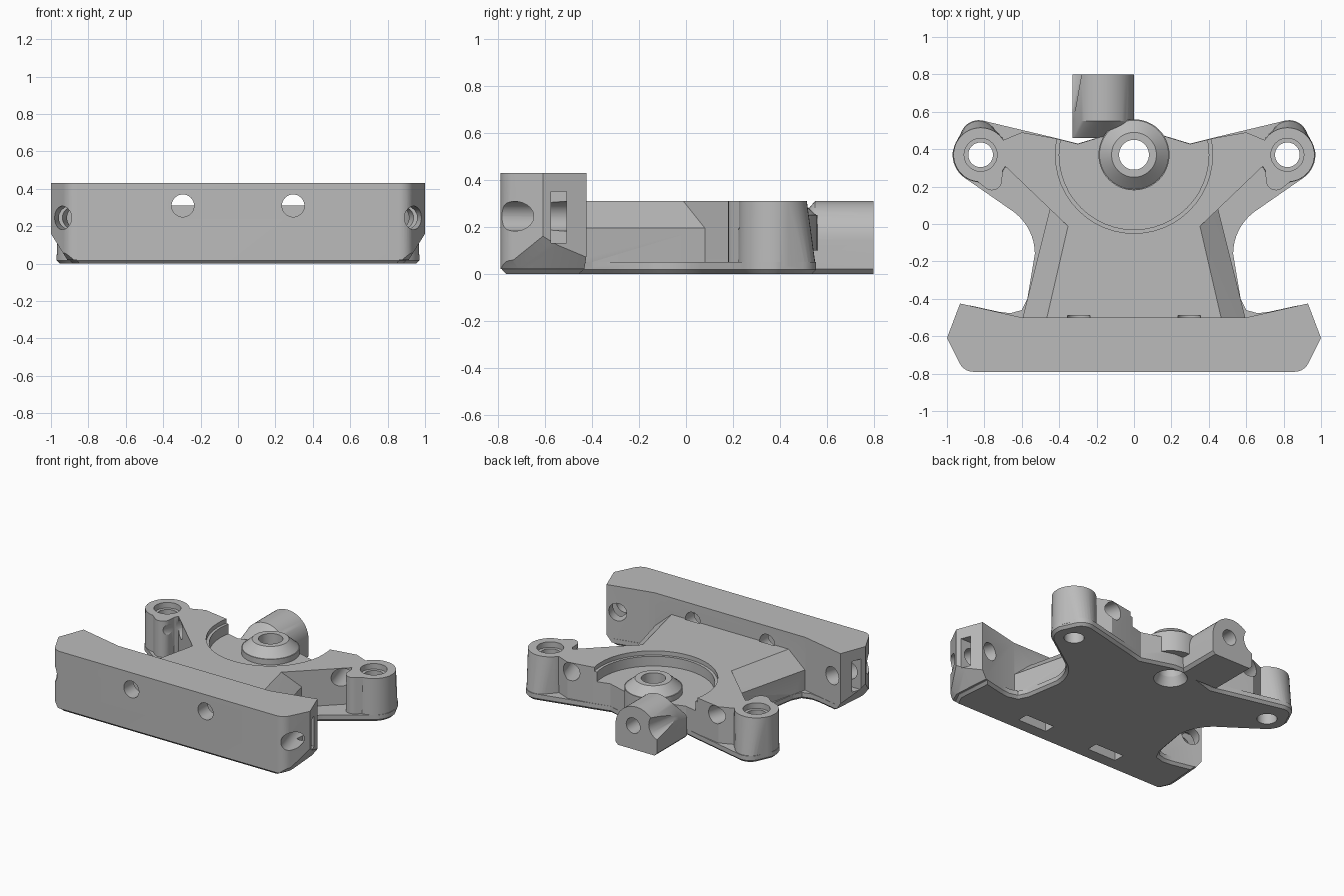
import bpy, bmesh
from math import sin, cos, pi, radians
from mathutils import Vector

if "Cube" in bpy.data.objects:
    bpy.data.objects.remove(bpy.data.objects["Cube"])

grey = bpy.data.materials.new("plain grey")
grey.use_nodes = True
grey.diffuse_color = (0.5, 0.5, 0.5, 1)
grey.node_tree.nodes["Principled BSDF"].inputs["Base Color"].default_value = (0.5, 0.5, 0.5, 1)


def finish(bm, name):
    bmesh.ops.recalc_face_normals(bm, faces=bm.faces)
    mesh = bpy.data.meshes.new(name)
    bm.to_mesh(mesh)
    bm.free()
    mesh.materials.append(grey)
    ob = bpy.data.objects.new(name, mesh)
    bpy.context.collection.objects.link(ob)
    return ob


def prism(name, pts, z0, z1, chamfer=0):
    bm = bmesh.new()
    face = bm.faces.new([bm.verts.new((x, y, z0)) for x, y in pts])
    rim = list(face.edges)
    ext = bmesh.ops.extrude_face_region(bm, geom=[face], use_keep_orig=True)
    tops = [g for g in ext["geom"] if isinstance(g, bmesh.types.BMVert)]
    bmesh.ops.translate(bm, verts=tops, vec=(0, 0, z1 - z0))
    if chamfer:
        bmesh.ops.recalc_face_normals(bm, faces=bm.faces)
        bmesh.ops.bevel(bm, geom=rim, offset=chamfer, segments=1, affect='EDGES')
    return finish(bm, name)


def hull(name, points):
    bm = bmesh.new()
    for p in points:
        bm.verts.new(p)
    bmesh.ops.convex_hull(bm, input=bm.verts)
    bmesh.ops.dissolve_limit(bm, angle_limit=radians(0.5), verts=bm.verts, edges=bm.edges)
    return finish(bm, name)


def layer(pts, z):
    return [(x, y, z) for x, y in pts]


def both(half):
    # half outline from front to back, closed by its mirror image
    return half + [(-x, y) for x, y in reversed(half) if x > 0]


def arc(cx, cy, r, a0, a1, n=10):
    return [(cx + r * cos(radians(a0 + (a1 - a0) * i / n)),
             cy + r * sin(radians(a0 + (a1 - a0) * i / n))) for i in range(n + 1)]


def rod(name, p0, p1, r0, r1=None):
    p0, p1 = Vector(p0), Vector(p1)
    d = p1 - p0
    bm = bmesh.new()
    bmesh.ops.create_cone(bm, cap_ends=True, segments=48, radius1=r0,
                          radius2=r0 if r1 is None else r1, depth=d.length)
    bmesh.ops.transform(bm, matrix=d.to_track_quat('Z', 'Y').to_matrix().to_4x4(), verts=bm.verts)
    bmesh.ops.translate(bm, verts=bm.verts, vec=(p0 + p1) / 2)
    return finish(bm, name)


def box(name, x, y, z):
    return hull(name, [(a, b, c) for a in x for b in y for c in z])


def combine(target, other, op):
    mod = target.modifiers.new(op, 'BOOLEAN')
    mod.operation, mod.solver, mod.object = op, 'EXACT', other
    bpy.context.view_layer.objects.active = target
    bpy.ops.object.modifier_apply(modifier=mod.name)
    bpy.data.objects.remove(other)


def add(other):
    combine(body, other, 'UNION')


def cut(other):
    combine(body, other, 'DIFFERENCE')


# Base plate with waist, ears and chamfered underside
waist = [(0.86, -0.785), (0.9, -0.7), (0.88, -0.435), (0.72, -0.47), (0.66, -0.477),
         (0.6, -0.46), (0.57, -0.4)]
waist += arc(0.81, -0.16, 0.28, 180, 127, 8)
ear_edge = arc(0.82, 0.37, 0.15, -55, 10) + arc(0.83, 0.455, 0.1, 25, 104)
body = prism("bracket_body", both(waist + ear_edge + [(0.42, 0.46), (0.3, 0.43), (0.07, 0.5)]),
             0, 0.05, 0.018)

# Wedge-sided centre block and the arms behind it
add(hull("center_block", [(s * x, y, z) for s in (1, -1) for x, y, z in (
    (0.45, 0.08, 0.03), (0.45, 0.08, 0.195), (0.6, -0.52, 0.03), (0.6, -0.52, 0.195),
    (0.35, 0, 0.31), (0.47, -0.52, 0.31))]))
add(prism("arms", both([(0.35, -0.015), (0.45, 0.08), (0.69, 0.31), (0.72, 0.44), (0.6, 0.49),
                        (0.42, 0.458), (0.3, 0.428), (0.07, 0.498)]), 0.03, 0.31))

# Front bar, undercut at both ends
upper = both(arc(0.86, -0.71, 0.08, -90, -25, 6) + [(1, -0.61), (0.93, -0.425), (0.6, -0.5)])
middle = both(arc(0.86, -0.71, 0.08, -90, -25, 6) + [(0.99, -0.61), (0.92, -0.43)])
lower = both([(0.86, -0.79), (0.9, -0.7), (0.88, -0.44)])
bar = prism("front_bar", upper, 0.02, 0.43)
taper = hull("bar_taper", layer(lower, 0.0) + layer(middle, 0.16)
             + layer([(1.1, -0.9), (-1.1, -0.9), (1.1, -0.3), (-1.1, -0.3)], 0.5)
             + layer([(1.1, -0.9), (-1.1, -0.9), (1.1, -0.3), (-1.1, -0.3)], 0.32))
combine(bar, taper, 'INTERSECT')
add(bar)

# Ears, leaning in towards the top at the back
for s in (1, -1):
    add(hull("ear", layer(arc(s * 0.82, 0.37, 0.148, 0, 360, 40), 0.03)
             + layer(arc(s * 0.83, 0.455, 0.098, 0, 360, 32), 0.03)
             + layer(arc(s * 0.82, 0.37, 0.145, 0, 360, 40), 0.31)
             + layer(arc(s * 0.83, 0.43, 0.07, 0, 360, 32), 0.31)))
    add(hull("ear_rib", [(x, y, z) for z in (0.03, 0.31) for x, y in
                         arc(s * 0.76, 0.235, 0.055, 0, 360, 24)
                         + arc(s * 0.82, 0.37, 0.12, 0, 360, 24)]))

# Round recess with a lip, then the raised centre hub
cut(rod("recess", (0, 0.37, 0.21), (0, 0.37, 0.4), 0.4))
cut(rod("recess_lip", (0, 0.37, 0.28), (0, 0.37, 0.4), 0.42))
add(rod("hub_base", (0, 0.37, 0.1), (0, 0.37, 0.25), 0.19))
add(rod("hub_cone", (0, 0.37, 0.245), (0, 0.37, 0.31), 0.19, 0.12))


# Arched rear boss, sloping down into the recess
def arch(y, rise):
    return ([(-0.165 + 0.165 * cos(a * pi / 24), y, 0.145 + rise * sin(a * pi / 24)) for a in range(25)]
            + [(-0.31, y, 0.0), (-0.02, y, 0.0), (-0.33, y, 0.02), (0, y, 0.02)])


add(hull("rear_boss", arch(0.8, 0.165) + arch(0.55, 0.165) + arch(0.46, 0.06)))
cut(rod("boss_scoop", (-0.36, 0.82, 0.21), (-0.38, 0.48, 0.21), 0.1, 0.03))
cut(rod("boss_hole", (-0.14, 0.6, 0.17), (-0.14, 0.9, 0.17), 0.055))

# Upright holes
cut(rod("hub_hole", (0, 0.37, -0.1), (0, 0.37, 0.5), 0.08))
cut(rod("hub_countersink", (0, 0.37, -0.02), (0, 0.37, 0.06), 0.12, 0.08))

for s in (1, -1):
    cut(rod("ear_hole", (s * 0.82, 0.37, -0.1), (s * 0.82, 0.37, 0.5), 0.066))
    cut(rod("ear_counterbore", (s * 0.82, 0.37, 0.27), (s * 0.82, 0.37, 0.5), 0.088))
    # Slanted rod hole through bar end and arm, with its nut pocket
    cut(rod("rod_hole", (s * 0.99, -0.9, 0.245), (s * 0.555, 0.55, 0.245), 0.063))
    cut(box("nut_pocket", (s * 0.87, s * 1.1), (-0.575, -0.51), (0.13, 0.35)))
    # Front screw hole and the nut slot beneath it
    cut(rod("screw_hole", (s * 0.295, -0.9, 0.31), (s * 0.295, -0.49, 0.31), 0.06))
    cut(box("nut_slot", (s * 0.18, s * 0.41), (-0.68, -0.6), (-0.1, 0.36)))

# Smooth the round walls, keep the edges crisp
bpy.ops.object.select_all(action='DESELECT')
body.select_set(True)
bpy.context.view_layer.objects.active = body
bpy.ops.object.shade_smooth_by_angle(angle=radians(25))
